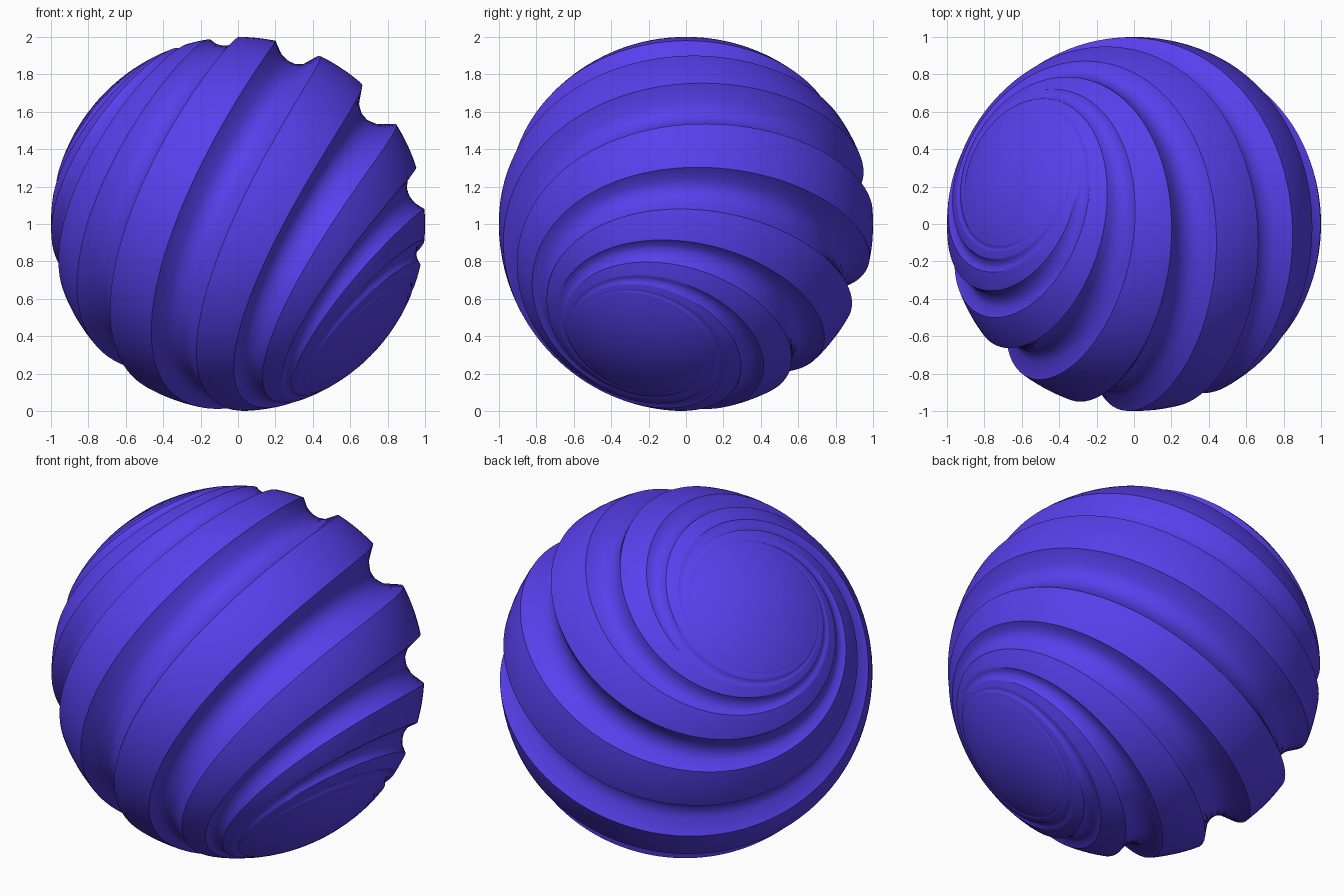
import bpy, bmesh
from math import cos, sin, tanh, radians
from mathutils import Vector

if "Cube" in bpy.data.objects:
    bpy.data.objects.remove(bpy.data.objects["Cube"])

# Tilted spiral axis and its two perpendicular directions
N = Vector((-0.68, 0.27, 0.68)).normalized()
E1 = Vector((1, 0, 1)).normalized()
E2 = N.cross(E1)
CENTRE = Vector((0, 0, 1))

DEPTH = 0.115
STARTS = 4                 # number of interleaved spiral ridges
RIDGE_FROM, RIDGE_TO = -144, -100     # degrees around the axis
SPAN, STRETCH = 70, 182    # spirals bunch up 70 degrees from the equator
ROWS, LIMIT = 260, 430

# Columns of the spiral grid: (angle, groove depth factor)
columns = []
for i in range(STARTS):
    a, b = RIDGE_FROM + 90 * i, RIDGE_TO + 90 * i
    nxt = RIDGE_FROM + 90 * (i + 1)
    columns += [(a + (b - a) * k / 12, 0) for k in range(12)]
    for k in range(5):
        s = 2 * k / 5 - 1
        columns.append((b + (nxt - b) * k / 5, 1 - abs(s) ** 2.6))

bm = bmesh.new()


def add_ring(theta, turn, depth):
    """One ring of points around the axis, theta degrees from its top end."""
    c, w = cos(radians(theta)), sin(radians(theta))
    ring = []
    for ang, groove in columns:
        phi = radians(ang - turn)
        d = E1 * (cos(phi) * w) + E2 * (sin(phi) * w) + N * c
        ring.append(bm.verts.new(CENTRE + d * (1 - depth * groove)))
    return ring


# Smooth top cap, spiral grooves, smooth bottom cap
edge = 90 - SPAN * tanh(LIMIT / STRETCH)
rings = [add_ring(edge * k / 8, -LIMIT, 0) for k in range(1, 8)]
for r in range(ROWS + 1):
    x = LIMIT * (2 * r / ROWS - 1)
    theta = 90 + SPAN * tanh(x / STRETCH)
    fade = max(0, (sin(radians(theta)) ** 2 - 0.13) / 0.87)
    rings.append(add_ring(theta, x, DEPTH * fade))
rings += [add_ring(180 - edge * k / 8, LIMIT, 0) for k in range(7, 0, -1)]

m = len(columns)
for p, q in zip(rings, rings[1:]):
    for j in range(m):
        k = (j + 1) % m
        bm.faces.new((p[j], q[j], q[k], p[k]))
for ring, sign in ((rings[0], 1), (rings[-1], -1)):
    pole = bm.verts.new(CENTRE + N * sign)
    for j in range(m):
        bm.faces.new((pole, ring[j], ring[(j + 1) % m]))
bmesh.ops.recalc_face_normals(bm, faces=bm.faces)

mesh = bpy.data.meshes.new("spiral_grooved_ball")
bm.to_mesh(mesh)
bm.free()
ball = bpy.data.objects.new("spiral_grooved_ball", mesh)
bpy.context.collection.objects.link(ball)

mat = bpy.data.materials.new("violet_blue")
mat.diffuse_color = (0.1, 0.05, 0.84, 1)
mat.use_nodes = True
mat.node_tree.nodes["Principled BSDF"].inputs["Base Color"].default_value = mat.diffuse_color
mesh.materials.append(mat)

bpy.context.view_layer.objects.active = ball
ball.select_set(True)
bpy.ops.object.shade_smooth_by_angle(angle=radians(35))
